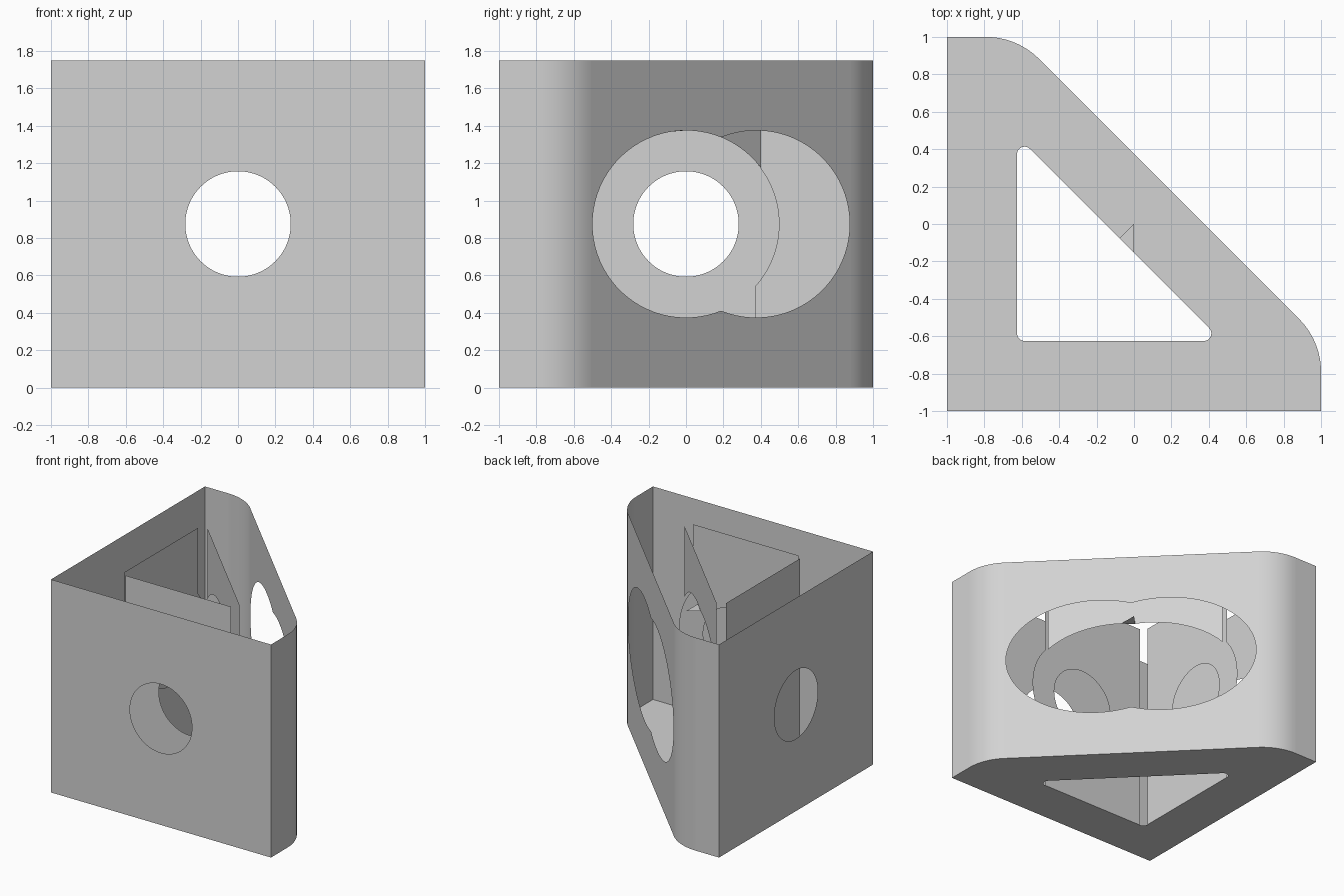
import bpy, bmesh, math
from mathutils import Vector

cube = bpy.data.objects.get("Cube")
if cube:
    bpy.data.objects.remove(cube, do_unlink=True)

# Main dimensions
HEIGHT = 1.75
MID = HEIGHT / 2
OUTER = 0.375            # x + y on the outer slanted wall
INNER = -0.155           # x + y on the inner slanted wall
WALL = -0.625            # inner faces of the square walls
BORE, WINDOW = 0.282, 0.5
OUT_R, IN_R = 0.4, 0.04  # vertical corner rounding

grey = bpy.data.materials.new("light_grey")
grey.use_nodes = True
grey.diffuse_color = (0.65, 0.65, 0.65, 1)
grey.node_tree.nodes["Principled BSDF"].inputs["Base Color"].default_value = grey.diffuse_color


def finish(name, bm, facing):
    """Orient the faces and turn the bmesh into an object."""
    bm.normal_update()
    wrong = [f for f in bm.faces if f.normal.dot(Vector(facing)) < 0]
    bmesh.ops.reverse_faces(bm, faces=wrong)
    mesh = bpy.data.meshes.new(name)
    bm.to_mesh(mesh)
    bm.free()
    mesh.materials.append(grey)
    obj = bpy.data.objects.new(name, mesh)
    bpy.context.collection.objects.link(obj)


def panel(name, loops, place, facing):
    """Flat sheet bounded by the first loop, with the other loops as holes."""
    bm = bmesh.new()
    edges = []
    for loop in loops:
        verts = [bm.verts.new(place(u, v)) for u, v in loop]
        edges += [bm.edges.new((a, b)) for a, b in zip(verts, verts[1:] + verts[:1])]
    bmesh.ops.triangle_fill(bm, edges=edges, use_beauty=True, normal=Vector(facing))
    finish(name, bm, facing)


def arc(centre, radius, start, end, steps=48):
    angles = [start + (end - start) * i / steps for i in range(steps + 1)]
    return [(centre[0] + radius * math.cos(a), centre[1] + radius * math.sin(a)) for a in angles]


def rect(low, high):
    return [(low, 0), (high, 0), (high, HEIGHT), (low, HEIGHT)]


def round_corner(before, corner, after, radius, steps=12):
    """Points of a tangent arc replacing one polygon corner."""
    p = Vector(corner)
    a, b = (Vector(before) - p).normalized(), (Vector(after) - p).normalized()
    half = a.angle(b) / 2
    centre = p + (a + b).normalized() * radius / math.sin(half)
    reach = radius / math.tan(half)
    first, last = p + a * reach - centre, p + b * reach - centre
    start = math.atan2(first.y, first.x)
    turn = math.remainder(math.atan2(last.y, last.x) - start, math.tau)
    return arc(centre, radius, start, start + turn, steps)


def rounded(corners, radii):
    n = len(corners)
    return [[corners[i]] if not radii[i] else
            round_corner(corners[i - 1], corners[i], corners[(i + 1) % n], radii[i])
            for i in range(n)]


def flat(groups):
    return [p for group in groups for p in group]


# Plan outlines of the body and the triangular cavity
tip = OUTER - 1
outline = rounded([(-1, -1), (1, -1), (1, tip), (tip, 1), (-1, 1)], [0, 0, OUT_R, OUT_R, 0])
cavity = rounded([(WALL, WALL), (INNER - WALL, WALL), (WALL, INNER - WALL)], [IN_R] * 3)
panel("floor", [flat(outline), flat(cavity)], lambda u, v: (u, v, 0), (0, 0, -1))

# Square outer walls with round bores
bore = arc((0, MID), BORE, 0, math.tau, 64)[:-1]
panel("front_wall", [rect(-1, 1), bore], lambda u, v: (u, -1, v), (0, -1, 0))
panel("right_side_wall", [rect(-1, 1), bore], lambda u, v: (-1, u, v), (-1, 0, 0))

# Narrow end walls
flat_end = outline[2][0][1]
panel("left_end_wall", [rect(-1, flat_end)], lambda u, v: (1, u, v), (1, 0, 0))
panel("back_end_wall", [rect(-1, flat_end)], lambda u, v: (u, 1, v), (0, 1, 0))

# Rounded vertical corners
for name, points in (("left_corner", outline[2]), ("back_corner", outline[3])):
    bm = bmesh.new()
    rows = [[bm.verts.new((x, y, z)) for x, y in points] for z in (0, HEIGHT)]
    for i in range(len(points) - 1):
        bm.faces.new((rows[0][i], rows[0][i + 1], rows[1][i + 1], rows[1][i])).smooth = True
    finish(name, bm, (1, 1, 0))

# Slanted outer wall with a window made of two overlapping circles
cusp = math.acos(OUTER / 2 / WINDOW)
window = (arc((0, MID), WINDOW, cusp, math.tau - cusp)
          + arc((OUTER, MID), WINDOW, cusp - math.pi, math.pi - cusp)[1:-1])
panel("slanted_wall", [rect(outline[2][-1][1], outline[3][0][1]), window],
      lambda u, v: (OUTER - u, u, v), (1, 1, 0))

# Inner slanted wall: the part above its window
top_end, low_end = cavity[2][0][1], cavity[1][-1][1]
side = math.acos(top_end / WINDOW)
cusp = math.acos(INNER / 2 / WINDOW)
arch = (arc((0, MID), WINDOW, side, cusp)
        + arc((INNER, MID), WINDOW, math.pi - cusp, math.pi - side)[1:])
panel("inner_slanted_wall", [arch + [(low_end, HEIGHT), (top_end, HEIGHT)]],
      lambda u, v: (INNER - u, u, v), (-1, -1, 0))

# Inner square walls, each widened by the round recess
near, far = WALL + IN_R, cavity[2][-1][1]
bulge = math.acos(far / WINDOW)
inner = [(near, 0), (far, 0)] + arc((0, MID), WINDOW, -bulge, bulge) + [(far, HEIGHT), (near, HEIGHT)]
# The arc already starts and ends on the straight edge
panel("inner_side_wall", [inner, bore], lambda u, v: (WALL, u, v), (1, 0, 0))
panel("inner_front_wall", [inner, bore], lambda u, v: (u, WALL, v), (0, 1, 0))

# Small sliver at the top of the window
panel("window_sliver", [[(0, 0), (INNER / 2, INNER / 2), (0, INNER)]],
      lambda u, v: (u, v, MID + math.sqrt(WINDOW ** 2 - u ** 2)), (0, 0, -1))
